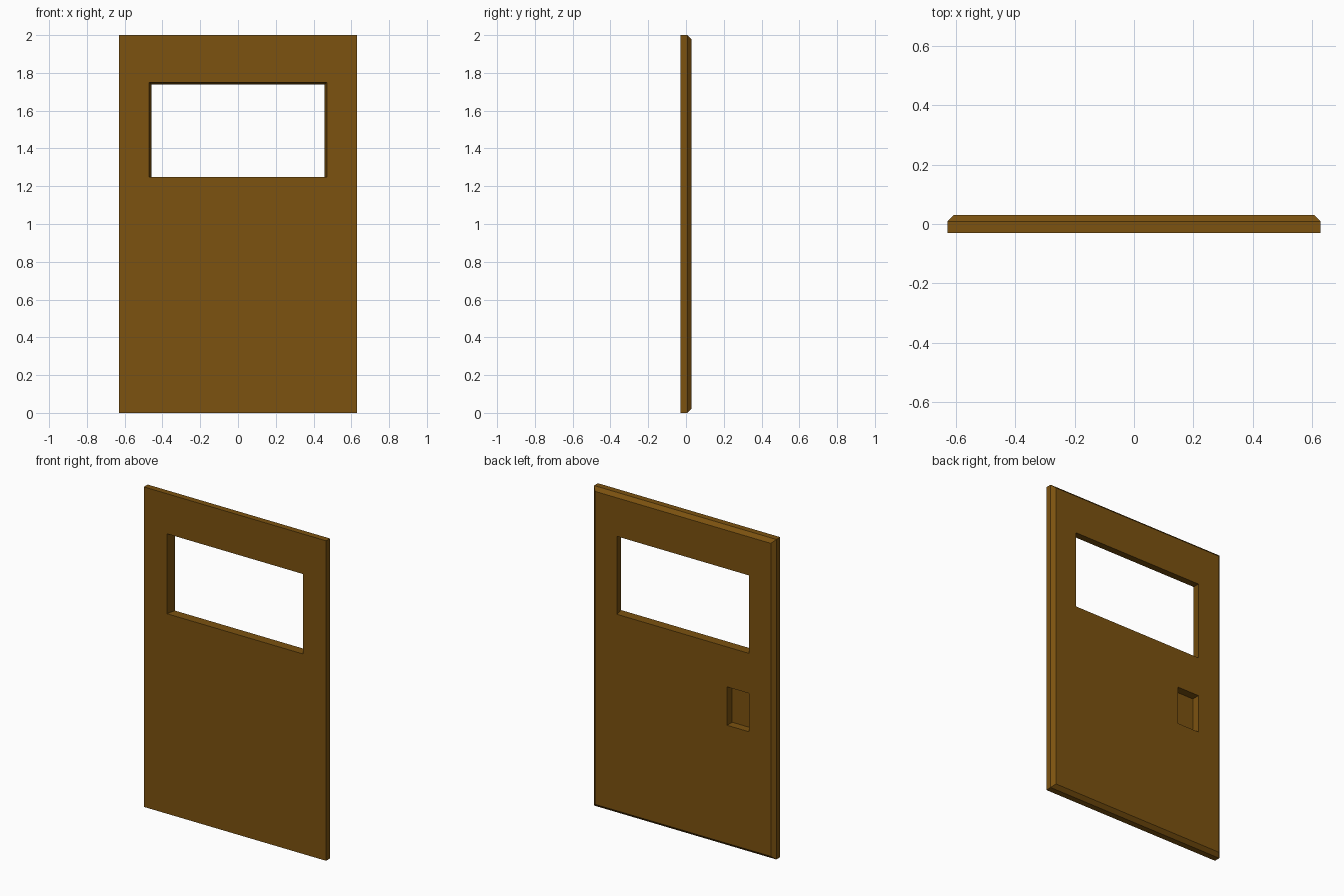
import bpy, bmesh

if "Cube" in bpy.data.objects:
    bpy.data.objects.remove(bpy.data.objects["Cube"])


def loft(name, sections):
    """Solid through rectangular sections (y, x0, x1, z0, z1), ordered front to back."""
    bm = bmesh.new()
    rings = [[bm.verts.new((x, y, z)) for x, z in ((x0, z0), (x1, z0), (x1, z1), (x0, z1))]
             for y, x0, x1, z0, z1 in sections]
    bm.faces.new(rings[0])
    bm.faces.new(rings[-1][::-1])
    for a, b in zip(rings, rings[1:]):
        for i in range(4):
            j = (i + 1) % 4
            bm.faces.new((a[i], b[i], b[j], a[j]))
    bmesh.ops.recalc_face_normals(bm, faces=bm.faces)
    mesh = bpy.data.meshes.new(name)
    bm.to_mesh(mesh)
    bm.free()
    obj = bpy.data.objects.new(name, mesh)
    bpy.context.collection.objects.link(obj)
    return obj


W, H, T, C = 0.63, 2.0, 0.03, 0.022   # half width, height, half thickness, chamfer

# Door slab with chamfered rear edges
door = loft("door_panel", [(-T, -W, W, 0, H),
                           (T - C, -W, W, 0, H),
                           (T, -W + C, W - C, C, H - C)])

# Window opening tapering towards the back (extended past both faces)
window = loft("window_cutter", [(-2 * T, -0.478, 0.478, 1.25, 1.756),
                                (2 * T, -0.45, 0.45, 1.25, 1.731)])

# Handle recess on the back
recess = loft("handle_recess_cutter", [(T - 0.05, -0.457, -0.305, 0.76, 1.0),
                                       (2 * T, -0.457, -0.305, 0.76, 1.0)])

for cutter in (window, recess):
    cutter.hide_render = True
    cutter.hide_viewport = False
    mod = door.modifiers.new(cutter.name, 'BOOLEAN')
    mod.operation = 'DIFFERENCE'
    mod.solver = 'EXACT'
    mod.object = cutter

# Brown paint
brown = bpy.data.materials.new("brown")
brown.diffuse_color = (0.2, 0.085, 0.005, 1)
brown.use_nodes = True
brown.node_tree.nodes["Principled BSDF"].inputs["Base Color"].default_value = brown.diffuse_color
door.data.materials.append(brown)
